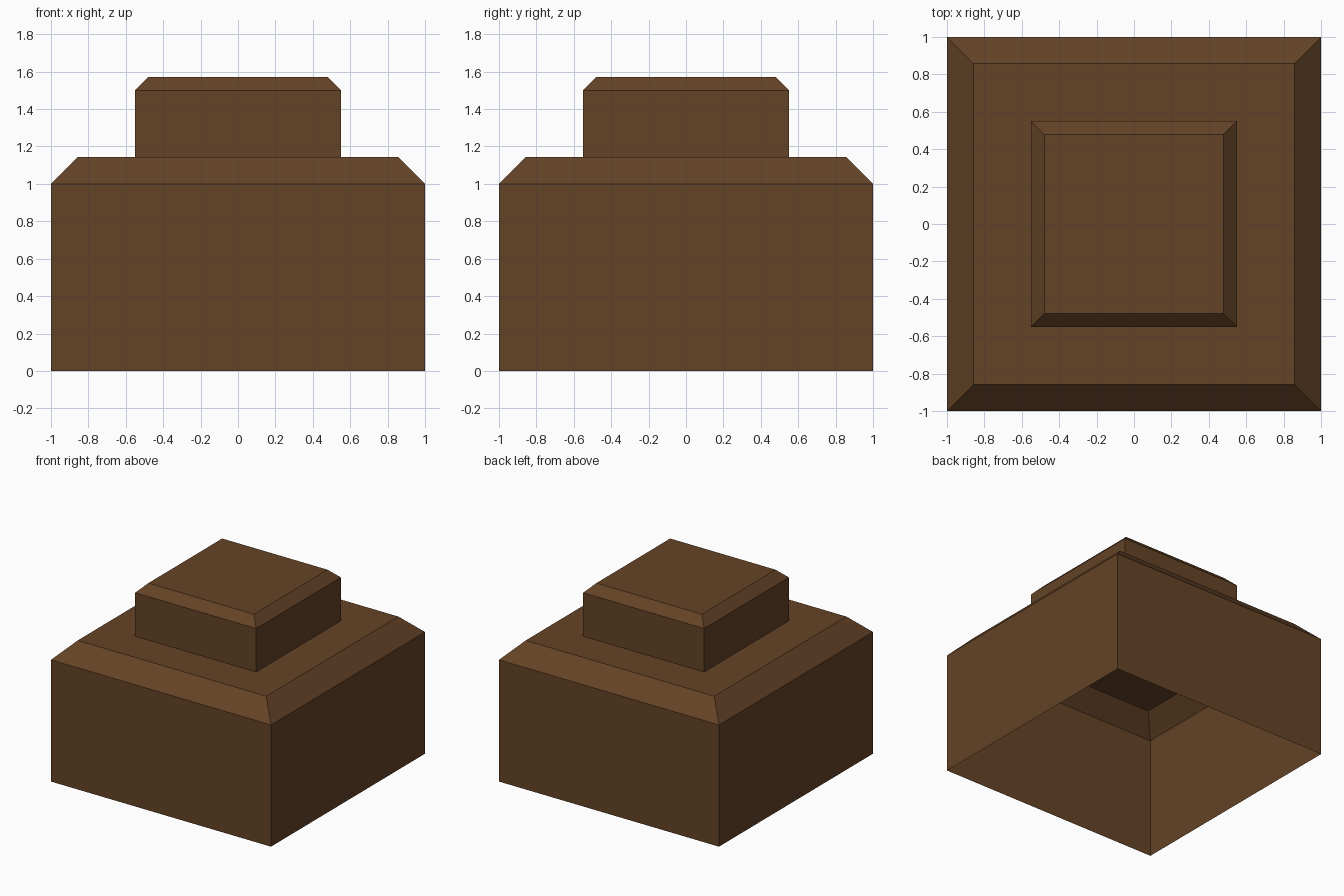
import bpy
import bmesh

if "Cube" in bpy.data.objects:
    bpy.data.objects.remove(bpy.data.objects["Cube"])

# One brown for the whole model
brown = bpy.data.materials.new("dark_brown")
brown.diffuse_color = (0.130, 0.056, 0.020, 1.0)
brown.use_nodes = True
brown.node_tree.nodes["Principled BSDF"].inputs["Base Color"].default_value = brown.diffuse_color


def chamfered_shell(name, half, z0, z1, chamfer):
    """Square block, open underneath, with a 45 degree chamfer round its top."""
    bm = bmesh.new()
    levels = [(half, z0), (half, z1), (half - chamfer, z1 + chamfer)]
    corners = [(-1, -1), (1, -1), (1, 1), (-1, 1)]
    rings = [[bm.verts.new((x * h, y * h, z)) for x, y in corners] for h, z in levels]
    for low, high in zip(rings, rings[1:]):
        for i in range(4):
            j = (i + 1) % 4
            bm.faces.new((low[i], low[j], high[j], high[i]))
    bm.faces.new(rings[-1])
    mesh = bpy.data.meshes.new(name)
    bm.to_mesh(mesh)
    bm.free()
    mesh.materials.append(brown)
    obj = bpy.data.objects.new(name, mesh)
    bpy.context.collection.objects.link(obj)
    return obj


# Large hollow base
chamfered_shell("base_block", 1.0, 0.0, 1.0, 0.143)
# Smaller block standing on it
chamfered_shell("top_block", 0.55, 1.143, 1.5, 0.071)
